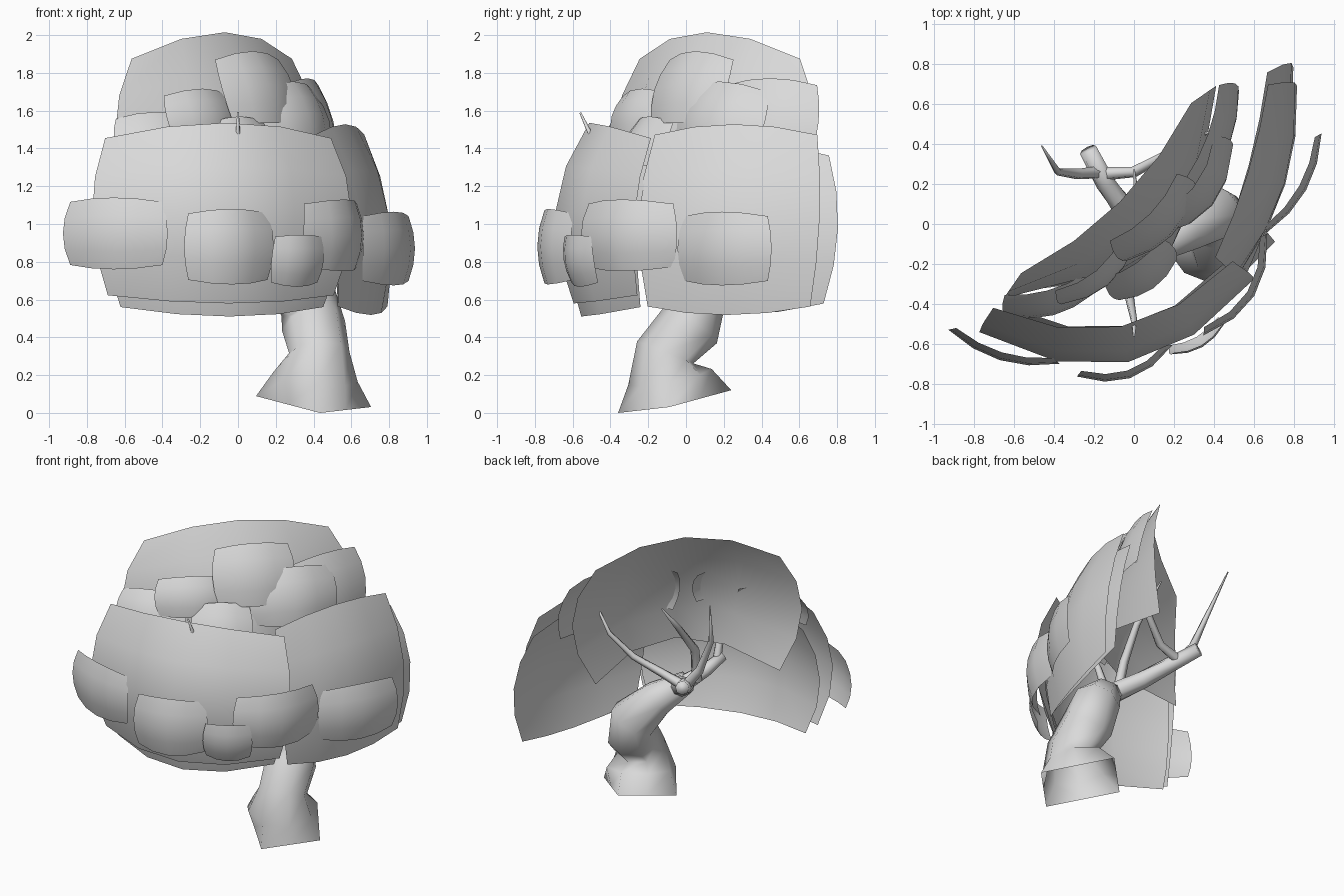
import bpy
import math
from mathutils import Vector

default_cube = bpy.data.objects.get("Cube")
if default_cube:
    bpy.data.objects.remove(default_cube, do_unlink=True)

# One plain material for the whole tree
GREY = (0.7, 0.7, 0.7, 1.0)
grey = bpy.data.materials.new("plain grey")
grey.use_nodes = True
grey.diffuse_color = GREY
grey.node_tree.nodes["Principled BSDF"].inputs["Base Color"].default_value = GREY


def make_object(name, verts, faces):
    mesh = bpy.data.meshes.new(name)
    mesh.from_pydata(verts, [], faces)
    mesh.materials.append(grey)
    mesh.polygons.foreach_set("use_smooth", [True] * len(mesh.polygons))
    mesh.update()
    obj = bpy.data.objects.new(name, mesh)
    bpy.context.collection.objects.link(obj)
    return obj


def grid_faces(rows, columns, closed=False):
    """Quads joining neighbouring rows of points."""
    faces = []
    for i in range(rows - 1):
        for j in range(columns if closed else columns - 1):
            k = (j + 1) % columns
            faces.append((i * columns + j, i * columns + k,
                          (i + 1) * columns + k, (i + 1) * columns + j))
    return faces


def leaf_sheet(name, apex, yaw, pitch, width, height, bow_u, bow_v,
               clip=0.12, upright=0.0, cells=4):
    """Bowed open sheet with cut-in corners; yaw turns it from -y towards +x.
    The upright value straightens the side edges of a leaning sheet."""
    yaw, pitch = math.radians(yaw), math.radians(pitch)
    across = Vector((math.cos(yaw), math.sin(yaw), 0))
    level = Vector((math.sin(yaw), -math.cos(yaw), 0))
    out = level * math.cos(pitch) + Vector((0, 0, math.sin(pitch)))
    up = out.cross(across)
    verts = []
    for i in range(cells + 1):
        v = 2 * i / cells - 1
        for j in range(cells + 1):
            u = 2 * j / cells - 1
            depth = (bow_u - upright * v) * u * u + bow_v * v * v * (1 - u * u / 2)
            verts.append(Vector(apex)
                         + across * (width / 2 * u * (1 - clip * v * v))
                         + up * (height / 2 * v * (1 - clip * u * u))
                         - out * depth)
    return make_object(name, verts, grid_faces(cells + 1, cells + 1))


def limb(name, path, sides=8, square_foot=False):
    """Tapered tube through (x, y, z, radius) points, closed at its tip."""
    points = [Vector(p[:3]) for p in path]
    verts = []
    for i, point in enumerate(points):
        ahead = points[min(i + 1, len(points) - 1)]
        behind = points[max(i - 1, 0)]
        tangent = (ahead - behind).normalized()
        side = Vector((1, -1, 0))
        side = (side - tangent * side.dot(tangent)).normalized()
        other = tangent.cross(side)
        foot = square_foot and i == 0
        for j in range(sides):
            angle = math.tau * j / sides
            c, s = math.cos(angle), math.sin(angle)
            radius = path[i][3]
            if foot:
                radius /= max(abs(c), abs(s))
                s *= 0.8
            verts.append(point + (side * c + other * s) * radius)
    faces = grid_faces(len(path), sides, closed=True)
    first = (len(path) - 1) * sides
    faces.append(tuple(range(first, first + sides)))
    return make_object(name, verts, faces)


# Large canopy shells
leaf_sheet("canopy_front", (-0.03, -0.69, 1.07), 11, 5, 1.4, 0.96, 0.29, 0.14, 0.13)
leaf_sheet("canopy_front_inner", (-0.03, -0.63, 0.95), 11, 3, 1.27, 0.87, 0.26, 0.1, 0.14)
leaf_sheet("canopy_right", (0.75, 0.2, 1.04), 73, 8, 1.0, 1.02, 0.1, 0.12, 0.1)
leaf_sheet("canopy_right_inner", (0.73, 0.25, 0.99), 75, 8, 1.1, 0.92, 0.09, 0.1, 0.14)
leaf_sheet("canopy_top", (0.09, -0.05, 1.6), 45, 22, 1.5, 0.94, 0.32, 0.055, 0.2, 0.15)

# Upper leaf clumps
leaf_sheet("upper_clump_high", (0.16, -0.03, 1.74), 45, 22, 0.54, 0.41, 0.08, 0.04)
leaf_sheet("upper_clump_middle", (-0.14, -0.29, 1.6), 40, 20, 0.5, 0.27, 0.08, 0.03)
leaf_sheet("upper_clump_right", (0.37, 0.11, 1.59), 50, 20, 0.62, 0.38, 0.12, 0.04)
leaf_sheet("upper_clump_left", (-0.41, -0.42, 1.47), 15, 25, 0.48, 0.3, 0.06, 0.03)
leaf_sheet("upper_clump_low", (0.07, -0.28, 1.42), 35, 25, 0.4, 0.36, 0.06, 0.03)
leaf_sheet("upper_clump_back", (0.46, 0.41, 1.56), 70, 15, 0.58, 0.46, 0.06, 0.04)

# Lower leaf clumps around the rim
leaf_sheet("rim_clump_far_left", (-0.67, -0.68, 0.95), -17, 0, 0.58, 0.38, 0.07, 0.04)
leaf_sheet("rim_clump_front", (-0.02, -0.77, 0.88), 18, 0, 0.5, 0.4, 0.09, 0.04)
leaf_sheet("rim_clump_small", (0.34, -0.61, 0.8), 30, -10, 0.32, 0.28, 0.05, 0.03)
leaf_sheet("rim_clump_corner", (0.6, -0.36, 0.94), 58, 0, 0.6, 0.38, 0.11, 0.04)
leaf_sheet("rim_clump_right", (0.86, 0.17, 0.87), 61, 0, 0.57, 0.39, 0.07, 0.04)

# Twisting trunk with a flared square foot
limb("trunk", [(0.4, -0.06, 0.06, 0.24), (0.41, -0.085, 0.19, 0.225),
               (0.43, -0.11, 0.32, 0.16), (0.4, 0.02, 0.46, 0.17),
               (0.37, 0.06, 0.59, 0.16), (0.24, -0.03, 0.74, 0.12),
               (0.08, -0.13, 0.86, 0.075)], square_foot=True)

# Branches and twigs
limb("back_branch", [(0.12, -0.1, 0.83, 0.07), (-0.03, 0.05, 0.93, 0.06),
                     (-0.14, 0.2, 1.02, 0.05), (-0.23, 0.37, 1.09, 0.045)])
limb("front_branch", [(0.12, -0.1, 0.83, 0.06), (0.0, -0.22, 0.93, 0.045),
                      (-0.05, -0.34, 1.0, 0.035)])
limb("front_twig", [(-0.03, -0.3, 0.97, 0.03), (-0.02, -0.38, 1.2, 0.022),
                    (0.0, -0.48, 1.42, 0.016), (0.0, -0.56, 1.59, 0.005)], 6)
limb("middle_twig", [(0.02, -0.15, 0.88, 0.035), (0.0, -0.1, 1.12, 0.03),
                     (0.02, 0.05, 1.32, 0.022), (0.0, 0.27, 1.55, 0.005)], 6)
limb("left_twig", [(-0.17, 0.26, 1.04, 0.035), (-0.28, 0.25, 1.18, 0.028),
                   (-0.38, 0.26, 1.42, 0.018), (-0.46, 0.39, 1.74, 0.004)], 6)
limb("right_twig", [(-0.16, 0.25, 1.04, 0.035), (0.0, 0.26, 1.09, 0.028),
                    (0.17, 0.35, 1.2, 0.022), (0.3, 0.43, 1.36, 0.016),
                    (0.38, 0.46, 1.55, 0.005)], 6)
